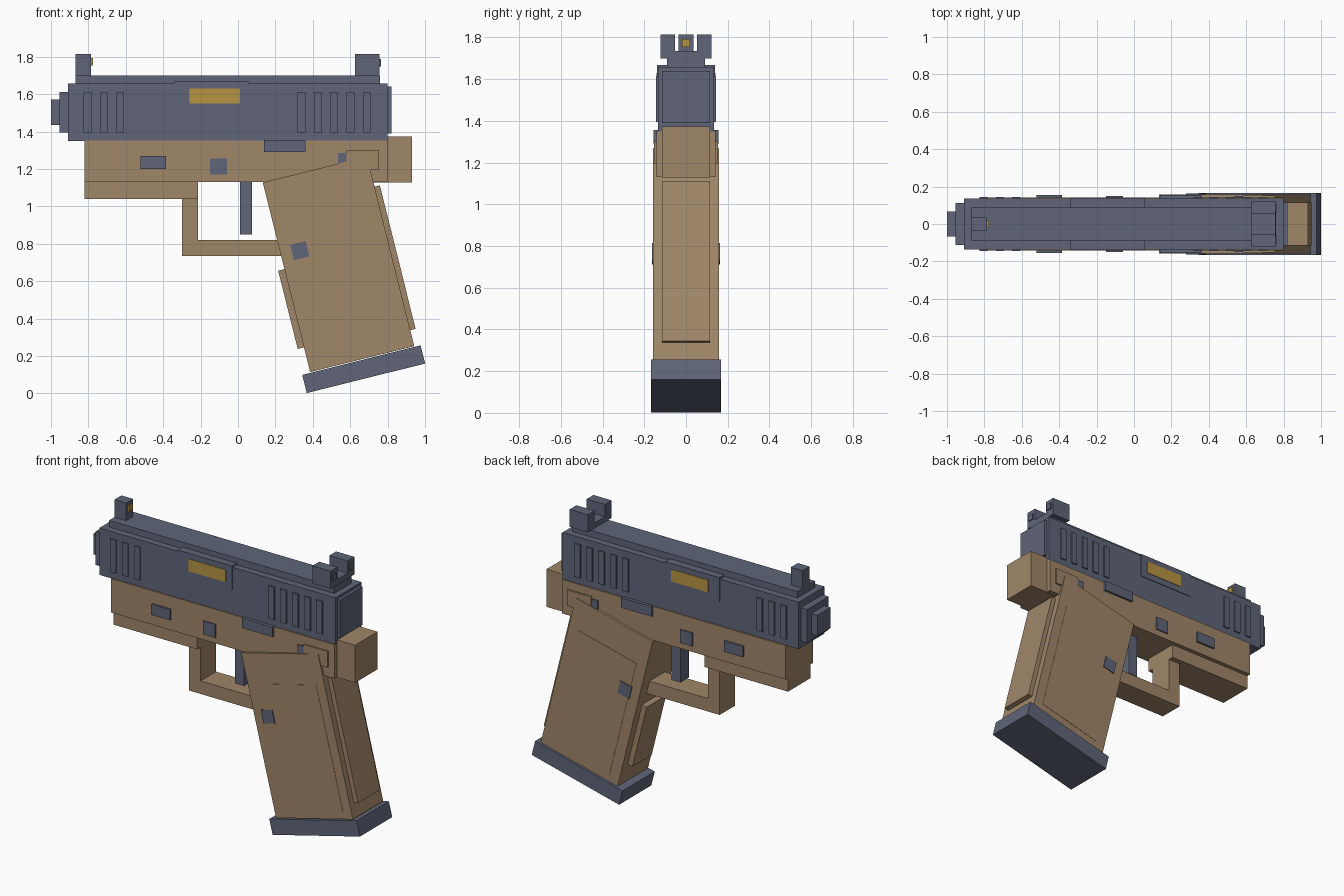
import bpy
import math

if "Cube" in bpy.data.objects:
    bpy.data.objects.remove(bpy.data.objects["Cube"], do_unlink=True)


def make_material(name, rgb):
    mat = bpy.data.materials.new(name)
    mat.use_nodes = True
    color = (*rgb, 1)
    mat.diffuse_color = color
    mat.node_tree.nodes["Principled BSDF"].inputs["Base Color"].default_value = color
    return mat


slate = make_material("slate", (0.115, 0.13, 0.19))
tan = make_material("tan", (0.35, 0.24, 0.14))
gold = make_material("gold", (0.47, 0.30, 0.055))
TILT = math.radians(-14)


def place(name, mat, center, size, tilt=0):
    bpy.ops.mesh.primitive_cube_add(size=1, location=center, rotation=(0, tilt, 0))
    obj = bpy.context.object
    obj.name = obj.data.name = name
    obj.scale = size
    obj.data.materials.append(mat)
    return obj


def block(name, mat, x, z, half, y=0):
    """Upright box from x and z ranges and a half width."""
    center = ((x[0] + x[1]) / 2, y, (z[0] + z[1]) / 2)
    return place(name, mat, center, (x[1] - x[0], 2 * half, z[1] - z[0]))


def tilted(name, mat, x, z, length, height, half):
    """Box leaning with the grip, centred at x and z."""
    return place(name, mat, (x, 0, z), (length, 2 * half, height), TILT)


# Slide and muzzle
block("slide", slate, (-0.91, 0.80), (1.35, 1.657), 0.135)
block("slide_back_plate", slate, (0.78, 0.82), (1.39, 1.64), 0.115)
block("top_rail", slate, (-0.87, 0.76), (1.64, 1.70), 0.09)
block("muzzle_collar", slate, (-0.955, -0.90), (1.395, 1.612), 0.112)
block("muzzle_tip", slate, (-1.0, -0.94), (1.435, 1.57), 0.068)

# Ejection port, showing on both sides
block("port_surround", slate, (-0.34, 0.055), (1.51, 1.667), 0.139)
block("port_plate", gold, (-0.26, 0.01), (1.55, 1.63), 0.142)

# Grip ribs on the slide
for group, start, count in (("front", -0.805, 3), ("rear", 0.34, 5)):
    for i in range(count):
        x = start + i * 0.087
        block(f"{group}_slide_rib_{i + 1}", slate, (x - 0.021, x + 0.021), (1.395, 1.612), 0.144)

# Sights
block("front_sight", slate, (-0.87, -0.785), (1.69, 1.815), 0.036)
block("front_sight_dot", gold, (-0.79, -0.776), (1.753, 1.793), 0.02)
block("rear_sight_base", slate, (0.625, 0.757), (1.70, 1.735), 0.122)
for side, sign in (("left", 1), ("right", -1)):
    block(f"rear_sight_post_{side}", slate, (0.625, 0.757), (1.70, 1.815), 0.035, sign * 0.088)
    block(f"rear_sight_dot_{side}", slate, (0.75, 0.764), (1.747, 1.787), 0.02, sign * 0.088)

# Frame
block("frame", tan, (-0.82, 0.80), (1.13, 1.352), 0.142)
block("lower_rail", tan, (-0.82, -0.215), (1.04, 1.14), 0.115)
block("rear_tang", tan, (0.72, 0.93), (1.128, 1.374), 0.116)

# Trigger and guard
block("guard_front", tan, (-0.30, -0.215), (0.735, 1.06), 0.08)
block("guard_bottom", tan, (-0.30, 0.32), (0.735, 0.82), 0.08)
block("trigger", slate, (0.01, 0.075), (0.85, 1.15), 0.043)

# Frame controls on both sides
block("slide_stop", slate, (0.14, 0.36), (1.29, 1.355), 0.156)
block("takedown_lever", slate, (-0.52, -0.385), (1.20, 1.27), 0.155)
block("frame_pin", slate, (-0.15, -0.06), (1.17, 1.257), 0.15)
block("safety_lever", slate, (0.535, 0.62), (1.19, 1.285), 0.15)
block("safety_mount", tan, (0.58, 0.755), (1.195, 1.30), 0.153)

# Grip, leaning back
tilted("grip", tan, 0.5375, 0.69, 0.574, 1.045, 0.157)
tilted("grip_side_panel", tan, 0.56, 0.62, 0.44, 0.80, 0.159)
tilted("back_strap", tan, 0.825, 0.721, 0.06, 0.79, 0.115)
tilted("front_strap", tan, 0.296, 0.454, 0.06, 0.431, 0.10)
tilted("magazine_button", slate, 0.33, 0.763, 0.085, 0.085, 0.164)
tilted("magazine_base", slate, 0.672, 0.129, 0.652, 0.10, 0.167)
